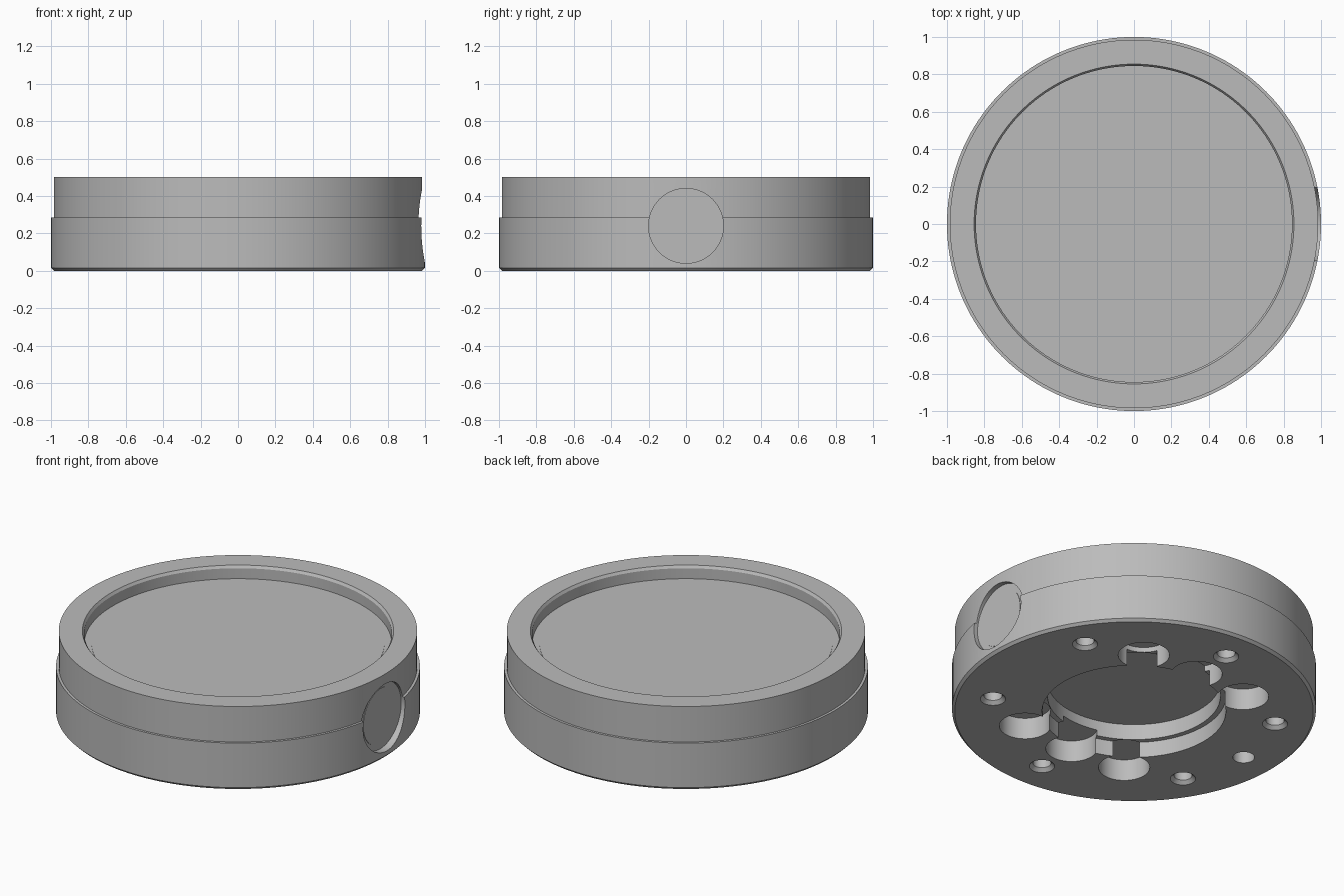
import bpy, bmesh
from math import radians, cos, sin, pi
from mathutils import Matrix

if "Cube" in bpy.data.objects:
    bpy.data.objects.remove(bpy.data.objects["Cube"])

metal = bpy.data.materials.new("plain_grey")
metal.use_nodes = True
GREY = (0.5, 0.5, 0.5, 1)
metal.diffuse_color = GREY
metal.node_tree.nodes["Principled BSDF"].inputs["Base Color"].default_value = GREY


def make_object(name, bm):
    bmesh.ops.recalc_face_normals(bm, faces=bm.faces)
    mesh = bpy.data.meshes.new(name)
    bm.to_mesh(mesh)
    bm.free()
    mesh.materials.append(metal)
    obj = bpy.data.objects.new(name, mesh)
    bpy.context.collection.objects.link(obj)
    return obj


def turned(name, profile, steps=64, matrix=Matrix()):
    """Closed solid turned about z from (radius, height) points."""
    bm = bmesh.new()
    rings = [[bm.verts.new((r * cos(2 * pi * i / steps), r * sin(2 * pi * i / steps), z))
              for i in range(steps)] for r, z in profile]
    for a, b in zip(rings, rings[1:]):
        for i in range(steps):
            j = (i + 1) % steps
            bm.faces.new((a[i], a[j], b[j], b[i]))
    bm.faces.new(rings[0])
    bm.faces.new(rings[-1])
    bm.transform(matrix)
    return make_object(name, bm)


def polar(angle, radius):
    return Matrix.Rotation(radians(angle), 4, 'Z') @ Matrix.Translation((radius, 0, 0))


# Housing: chamfered foot, stepped side, recessed top
body = turned("housing", [(0.985, 0), (1, 0.015), (1, 0.285), (0.985, 0.285), (0.985, 0.5),
                          (0.855, 0.5), (0.845, 0.485), (0.845, 0.422)], 160)

# Underside pocket with an inner ledge
cutters = [turned("pocket_cutter", [(0.505, -0.1), (0.505, 0.095),
                                    (0.475, 0.095), (0.475, 0.19)], 96)]

# Round recesses around the pocket
recesses = [(55, 0.62), (125, 0.62), (235, 0.62), (305, 0.62), (90, 0.535), (270, 0.535)]
for angle, radius in recesses:
    cutters.append(turned("recess_cutter", [(0.141, -0.1), (0.141, 0.13)], 48,
                          polar(angle, radius)))

# Channels joining two of the recesses to the pocket
for angle in (55, 235):
    bm = bmesh.new()
    bmesh.ops.create_cube(bm, size=1)
    bm.transform(polar(angle, 0.49) @ Matrix.Diagonal((0.22, 0.166, 0.2, 1)))
    cutters.append(make_object("channel_cutter", bm))

# Countersunk screw holes and one plain pin hole
for angle in range(30, 390, 60):
    cutters.append(turned("screw_hole_cutter", [(0.09, -0.02), (0.07, 0), (0.05, 0.02), (0.05, 0.2)],
                          32, polar(angle, 0.787)))
cutters.append(turned("pin_hole_cutter", [(0.06, -0.1), (0.06, 0.2)], 32, polar(180, 0.787)))

# Round port in the left side
port = Matrix.Translation((0.955, 0, 0.24)) @ Matrix.Rotation(pi / 2, 4, 'Y')
cutters.append(turned("port_cutter", [(0.2, 0), (0.2, 0.2)], 64, port))

for cutter in cutters:
    cutter.hide_render = True
    mod = body.modifiers.new(cutter.name, 'BOOLEAN')
    mod.operation = 'DIFFERENCE'
    mod.solver = 'EXACT'
    mod.object = cutter

bpy.context.view_layer.objects.active = body
for mod in list(body.modifiers):
    bpy.ops.object.modifier_apply(modifier=mod.name)
for cutter in cutters:
    bpy.data.objects.remove(cutter)

# Thin discs set in the top recess and the port
discs = [turned("top_disc", [(0.805, 0.421), (0.805, 0.425)], 128),
         turned("port_disc", [(0.167, -0.001), (0.167, 0.003)], 64, port)]

for obj in [body] + discs:
    bpy.ops.object.select_all(action='DESELECT')
    obj.select_set(True)
    bpy.context.view_layer.objects.active = obj
    bpy.ops.object.shade_smooth_by_angle(angle=radians(30))
